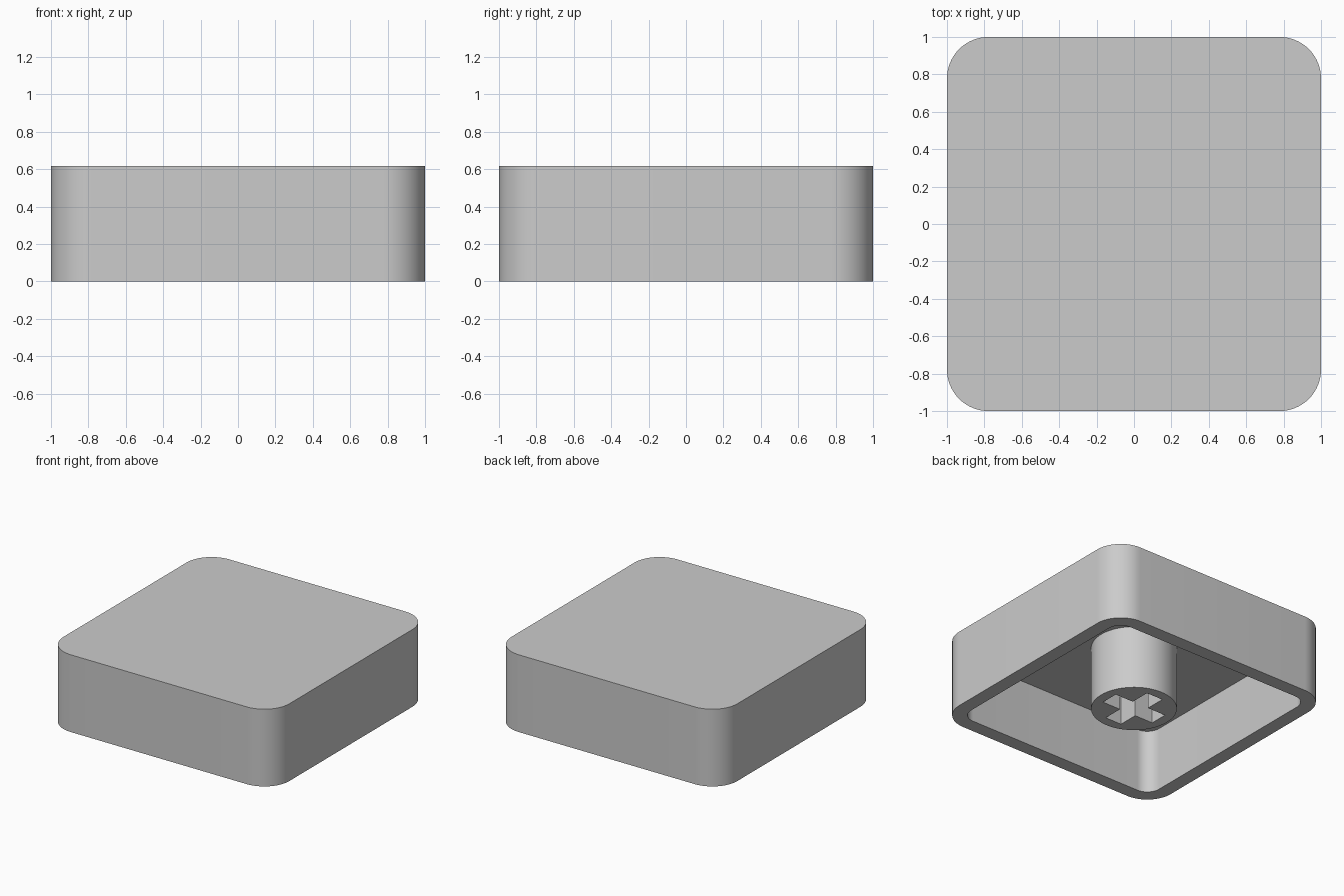
import bpy, bmesh, math

if "Cube" in bpy.data.objects:
    bpy.data.objects.remove(bpy.data.objects["Cube"])

HEIGHT, WALL = 0.618, 0.111
CEILING = HEIGHT - WALL

grey = bpy.data.materials.new("light grey plastic")
grey.use_nodes = True
colour = (0.6, 0.6, 0.6, 1)
grey.diffuse_color = colour
grey.node_tree.nodes["Principled BSDF"].inputs["Base Color"].default_value = colour


def rounded_square(half, radius, steps=16):
    """Outline points, counter-clockwise."""
    points = []
    for quarter, (sx, sy) in enumerate([(1, 1), (-1, 1), (-1, -1), (1, -1)]):
        for i in range(steps + 1):
            a = (quarter + i / steps) * math.pi / 2
            points.append((sx * (half - radius) + radius * math.cos(a),
                           sy * (half - radius) + radius * math.sin(a)))
    return points


def circle(radius, count=64):
    return [(radius * math.cos(math.tau * i / count),
             radius * math.sin(math.tau * i / count)) for i in range(count)]


def cross(reach, thick):
    """Plus-shaped outline, three points per quarter turn."""
    points = []
    x, y = 1, 0
    for _ in range(4):
        for u, v in [(reach, -thick), (reach, thick), (thick, thick)]:
            points.append((u * x - v * y, u * y + v * x))
        x, y = -y, x
    return points


def add_loop(bm, outline, z):
    return [bm.verts.new((x, y, z)) for x, y in outline]


def bridge(bm, lower, upper):
    n = len(lower)
    for i in range(n):
        j = (i + 1) % n
        bm.faces.new((lower[i], lower[j], upper[j], upper[i]))


def finish(bm, name):
    mesh = bpy.data.meshes.new(name)
    bm.to_mesh(mesh)
    bm.free()
    mesh.materials.append(grey)
    obj = bpy.data.objects.new(name, mesh)
    bpy.context.collection.objects.link(obj)
    bpy.ops.object.select_all(action="DESELECT")
    obj.select_set(True)
    bpy.context.view_layer.objects.active = obj
    bpy.ops.object.shade_smooth_by_angle(angle=math.radians(30))
    return obj


# Hollow cap: outer wall, rim, inner wall, closed top
bm = bmesh.new()
outer = rounded_square(1, 2 * WALL)
inner = rounded_square(1 - WALL, WALL)
top = add_loop(bm, outer, HEIGHT)
foot = add_loop(bm, outer, 0)
rim = add_loop(bm, inner, 0)
roof = add_loop(bm, inner, CEILING)
bridge(bm, foot, top)
bridge(bm, rim, foot)
bridge(bm, roof, rim)
bm.faces.new(top)
bm.faces.new(roof[::-1])
finish(bm, "cap_shell")

# Round stem with a cross-shaped socket, reaching up to the ceiling
bm = bmesh.new()
tube = circle(0.311)
socket = cross(0.233, 0.072)
tube_low, tube_high = add_loop(bm, tube, 0), add_loop(bm, tube, CEILING)
slot_low, slot_high = add_loop(bm, socket, 0), add_loop(bm, socket, CEILING)
bridge(bm, tube_low, tube_high)
bridge(bm, slot_high, slot_low)
ends = [e for e in bm.edges if all(v.co.z < 0.01 for v in e.verts)]
bmesh.ops.triangle_fill(bm, use_beauty=True, use_dissolve=False,
                        edges=ends, normal=(0, 0, -1))
for face in bm.faces:
    if all(v.co.z < 0.01 for v in face.verts):
        face.normal_update()
        if face.normal.z > 0:
            face.normal_flip()
finish(bm, "stem")
